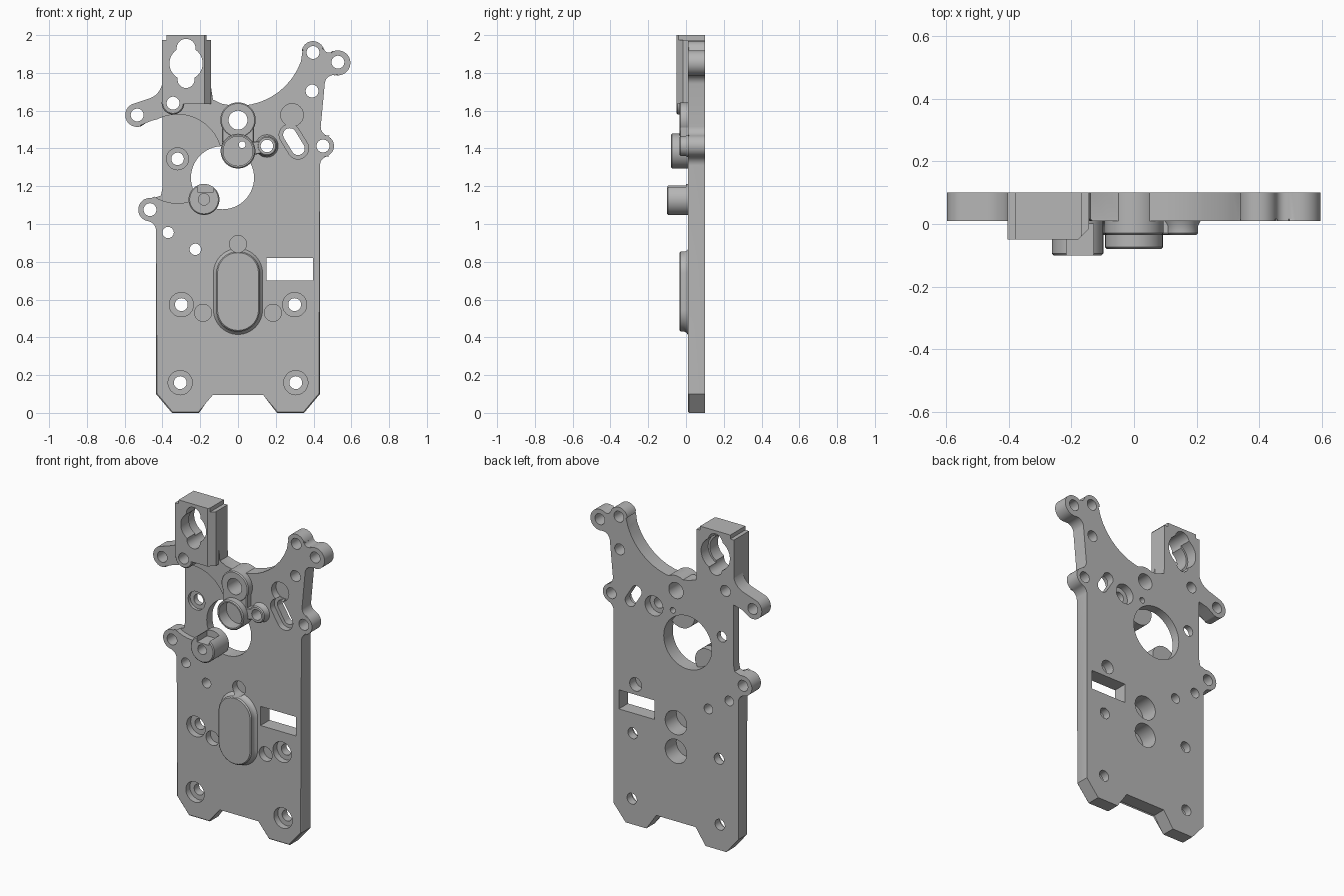
import bpy, bmesh, math
from math import cos, sin, radians, pi
from mathutils import Vector

cube = bpy.data.objects.get("Cube")
if cube:
    bpy.data.objects.remove(cube)

grey = bpy.data.materials.new("satin_grey")
grey.use_nodes = True
colour = (0.47, 0.47, 0.47, 1)
grey.diffuse_color = colour
bsdf = grey.node_tree.nodes["Principled BSDF"]
bsdf.inputs["Base Color"].default_value = colour
bsdf.inputs["Roughness"].default_value = 0.6

FRONT, BACK = 0.01, 0.1


def arc(x, z, r, start, end):
    """Arc points in degrees; decreasing angles make a hollow fillet."""
    n = max(4, int(abs(end - start) / 8))
    angles = [radians(start + (end - start) * i / n) for i in range(n + 1)]
    return [(x + r * cos(a), z + r * sin(a)) for a in angles]


def prism(bm, points, push):
    """Extrude a closed 3D polygon; returns its first cap."""
    low = [bm.verts.new(p) for p in points]
    high = [bm.verts.new(Vector(p) + Vector(push)) for p in points]
    cap = bm.faces.new(low)
    bm.faces.new(high[::-1])
    for i in range(len(low)):
        j = (i + 1) % len(low)
        bm.faces.new((low[i], high[i], high[j], low[j]))
    return cap


def stack(bm, layers, a, b=None, n=24):
    """Loft a disc, or a stadium from a to b, through (radius, y) layers."""
    t = math.atan2(b[1] - a[1], b[0] - a[0]) if b else 0
    rings = []
    for r, y in layers:
        ring = []
        for centre, turn in ((b or a, t - pi / 2), (a, t + pi / 2)):
            for i in range(n + 1 if b else n):
                ang = turn + pi * i / n
                ring.append(bm.verts.new((centre[0] + r * cos(ang), y,
                                          centre[1] + r * sin(ang))))
        rings.append(ring)
    for low, high in zip(rings, rings[1:]):
        for i in range(len(low)):
            j = (i + 1) % len(low)
            bm.faces.new((low[i], low[j], high[j], high[i]))
    bm.faces.new(rings[0])
    bm.faces.new(rings[-1][::-1])


def box(bm, x0, x1, y0, y1, z0, z1):
    prism(bm, [(x0, y0, z0), (x1, y0, z0), (x1, y0, z1), (x0, y0, z1)],
          (0, y1 - y0, 0))


def finish(bm, name):
    bmesh.ops.recalc_face_normals(bm, faces=bm.faces[:])
    mesh = bpy.data.meshes.new(name)
    bm.to_mesh(mesh)
    bm.free()
    mesh.materials.append(grey)
    ob = bpy.data.objects.new(name, mesh)
    bpy.context.scene.collection.objects.link(ob)
    return ob


def through(bm, r, *centres):
    for c in centres:
        stack(bm, [(r, -0.2), (r, 0.2)], c)


# Main plate outline: feet, right lobes, top sweep, left lobes
outline = [(-.434, .1), (-.35, 0), (-.206, 0), (-.137, .1),
           (.137, .1), (.206, 0), (.35, 0), (.434, .1)]
for piece in ((.484, 1.31, .05, 180, 108), (.45, 1.413, .058, -72, 70),
              (.488, 1.515, .05, 250, 180), (.509, 1.739, .05, 180, 80),
              (.529, 1.853, .066, -100, 119), (.482, 1.937, .03, 299, 199),
              (.397, 1.908, .06, 19, 170), (0, 1.98, .354, -11, -113)):
    outline += arc(*piece)
outline += [(-.148, 1.76), (-.395, 1.76)]
outline += arc(-.5, 1.76, .1, 0, -70) + arc(-.534, 1.577, .063, 110, 290)
outline += [(-.46, 1.552), (-.4, 1.567), (-.4, 1.19), (-.408, 1.15)]
outline += arc(-.466, 1.076, .062, 75, 261) + arc(-.484, .9655, .05, 81, 0)

bm = bmesh.new()
cap = prism(bm, [(x, FRONT, z) for x, z in outline], (0, BACK - FRONT, 0))
bmesh.ops.bevel(bm, geom=list(cap.edges), offset=.006, segments=1,
                affect='EDGES')
plate = finish(bm, "main_plate")

# Sensor bracket with a chamfered front corner and rounded top
bm = bmesh.new()
corners = [(-.403, BACK), (-.403, -.05), (-.178, -.05), (-.143, -.015),
           (-.143, BACK)]
prism(bm, [(x, y, 1.635) for x, y in corners], (0, 0, .365))
top = [e for e in bm.edges if all(v.co.z > 1.9 for v in e.verts)
       and abs(e.verts[0].co.x - e.verts[1].co.x) < .001]
bmesh.ops.bevel(bm, geom=top, offset=.025, segments=4, affect='EDGES')
bracket = finish(bm, "top_bracket")


def boss(name, layers, a, b=None):
    bm = bmesh.new()
    stack(bm, layers, a, b)
    return finish(bm, name)


# Raised bosses on the front
UPPER, MAIN, SIDE, PIVOT = (0, 1.55), (0, 1.386), (.153, 1.413), (-.18, 1.13)
parts = [
    bracket,
    boss("bracket_foot", [(.054, -.05), (.06, -.044), (.06, BACK)],
         (-.344, 1.64)),
    boss("upper_boss", [(.088, -.035), (.094, -.029), (.094, BACK)], UPPER),
    boss("boss_web", [(.08, -.033), (.085, -.028), (.085, .04)], UPPER, MAIN),
    boss("main_boss", [(.086, -.08), (.092, -.074), (.092, .045)], MAIN),
    boss("side_boss", [(.046, -.035), (.052, -.029), (.052, -.005),
                       (.065, .02)], SIDE),
    boss("side_web", [(.03, -.034), (.034, -.029), (.034, .03)], MAIN, SIDE),
    boss("pivot_boss", [(.076, -.1), (.082, -.094), (.082, .05)], PIVOT),
    boss("oval_pad", [(.108, -.035), (.115, -.028), (.115, -.01),
                      (.119, .0), (.132, .012), (.132, .03)],
         (0, .74), (0, .545)),
]

# Plate-only cutters: round recess, shaft opening, window
bm = bmesh.new()
stack(bm, [(.235, -.1), (.235, .045)], (-.32, 1.345), n=40)
stack(bm, [(.167, -.2), (.167, .2)], (-.082, 1.245), n=40)
box(bm, .15, .397, -.2, .2, .7, .82)
plate_cutter = finish(bm, "plate_cutter")

# Shared hole cutters
bm = bmesh.new()
bores = [(s * x, z) for s in (-1, 1) for x, z in ((.3, .573), (.306, .16))]
through(bm, .034, (-.534, 1.577), (-.344, 1.64), (-.466, 1.076),
        (.45, 1.413), (.392, 1.704), (.397, 1.908), (.529, 1.857))
through(bm, .03, (-.37, .955), (-.226, .866))
through(bm, .05, UPPER)
through(bm, .018, (.022, 1.42))
for c in bores:
    stack(bm, [(.064, -.1), (.064, .05), (.034, .05), (.034, .2)], c)
stack(bm, [(.058, -.1), (.058, .065), (.033, .065), (.033, .2)],
      (-.32, 1.345))
stack(bm, [(.033, -.2), (.033, .05), (.062, .05), (.062, .2)], SIDE)
stack(bm, [(.056, -.1), (.056, .05), (.035, .05), (.035, .2)],
      (.274, 1.472), (.318, 1.4))
for c in ((0, .894), (-.185, .53), (.185, .53)):
    stack(bm, [(.045, -.1), (.045, .055)], c)
stack(bm, [(.06, -.1), (.06, .055)], (.286, 1.577))
stack(bm, [(.078, -.2), (.078, -.005)], MAIN)
stack(bm, [(.03, -.2), (.03, -.02)], PIVOT)
box(bm, -.215, -.13, -.2, 0, 1.17, 1.25)
for z in (.54, .72):
    stack(bm, [(.075, -.01), (.075, .2)], (0, z))
stack(bm, [(.042, .04), (.042, .2)], (.28, .885))
hole_cutter = finish(bm, "hole_cutter")

# Keyhole opening in the bracket
bm = bmesh.new()
stack(bm, [(.088, -.2), (.088, .03), (.1, .03), (.1, .2)], (-.275, 1.85))
stack(bm, [(.05, -.21), (.05, .19)], (-.275, 1.93))
stack(bm, [(.045, -.22), (.045, .18)], (-.275, 1.765))
keyhole_cutter = finish(bm, "keyhole_cutter")


def carve(ob, cutters):
    for cutter in cutters:
        mod = ob.modifiers.new("cut", 'BOOLEAN')
        mod.operation, mod.solver = 'DIFFERENCE', 'EXACT'
        mod.object, mod.use_self = cutter, True
    deps = bpy.context.evaluated_depsgraph_get()
    mesh = bpy.data.meshes.new_from_object(ob.evaluated_get(deps))
    ob.modifiers.clear()
    ob.data = mesh


carve(plate, [plate_cutter, hole_cutter, keyhole_cutter])
for ob in parts:
    carve(ob, [hole_cutter, keyhole_cutter] if ob == bracket
          else [hole_cutter])
for cutter in (plate_cutter, hole_cutter, keyhole_cutter):
    bpy.data.objects.remove(cutter)

for ob in [plate] + parts:
    bpy.ops.object.select_all(action='DESELECT')
    ob.select_set(True)
    bpy.context.view_layer.objects.active = ob
    bpy.ops.object.shade_smooth_by_angle(angle=radians(30))
